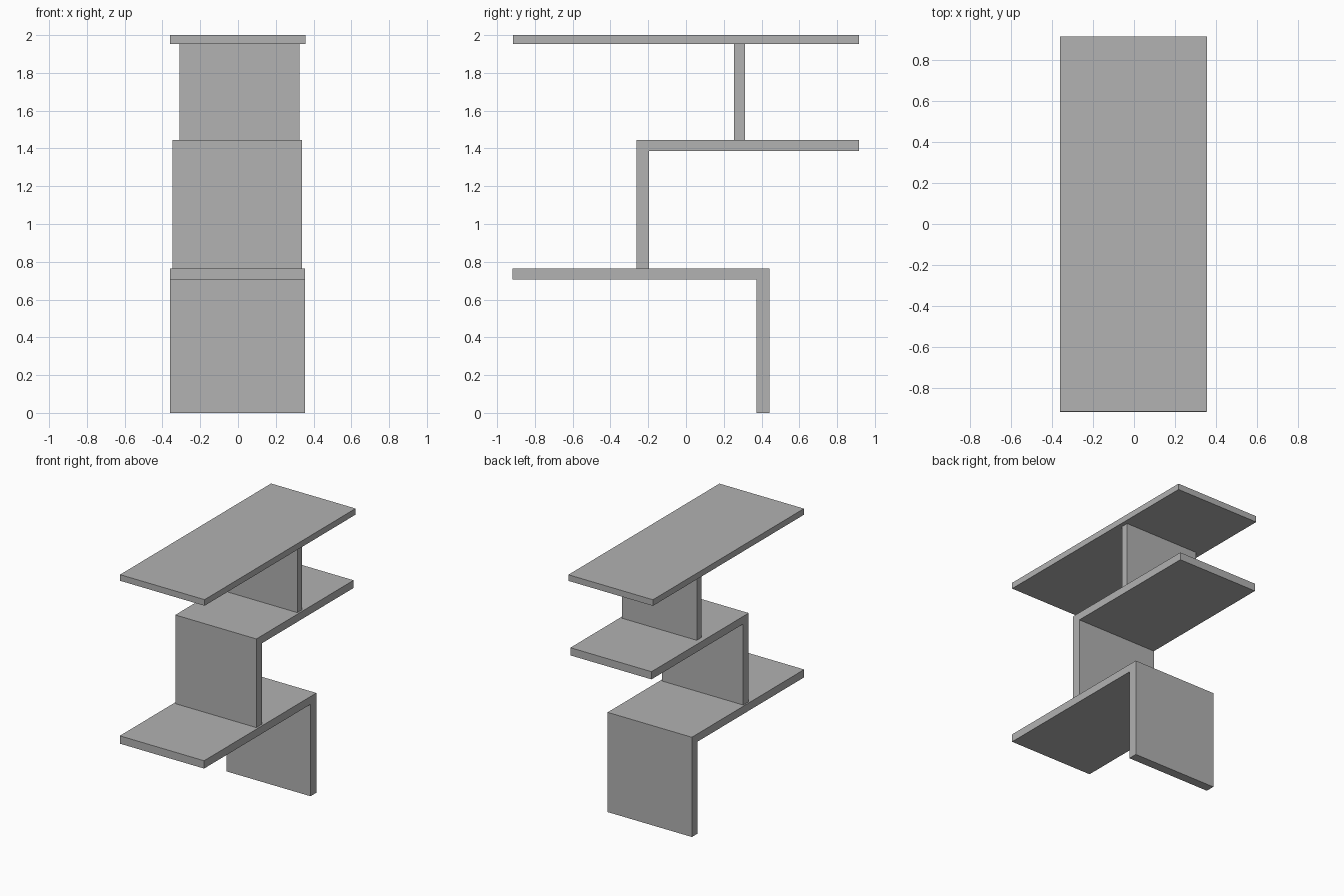
import bpy
import bmesh

cube = bpy.data.objects.get("Cube")
if cube:
    bpy.data.objects.remove(cube, do_unlink=True)

# Single flat grey for the whole shelf
grey = bpy.data.materials.new("plain grey")
grey.use_nodes = True
colour = (0.445, 0.445, 0.445, 1.0)
grey.diffuse_color = colour
grey.node_tree.nodes["Principled BSDF"].inputs["Base Color"].default_value = colour


def board(name, profile, left, right):
    """Extrude a (y, z) side profile across the width."""
    bm = bmesh.new()
    face = bm.faces.new([bm.verts.new((left, y, z)) for y, z in profile])
    new = bmesh.ops.extrude_face_region(bm, geom=[face])["geom"]
    verts = [v for v in new if isinstance(v, bmesh.types.BMVert)]
    bmesh.ops.translate(bm, verts=verts, vec=(right - left, 0, 0))
    bmesh.ops.recalc_face_normals(bm, faces=bm.faces)
    mesh = bpy.data.meshes.new(name)
    bm.to_mesh(mesh)
    bm.free()
    mesh.materials.append(grey)
    obj = bpy.data.objects.new(name, mesh)
    bpy.context.collection.objects.link(obj)
    return obj


def slab(front, back, low, high):
    return [(front, low), (back, low), (back, high), (front, high)]


def bracket(end, corner, inner, foot, under, top):
    """L profile: a shelf from end to corner, with a leg dropping at the corner."""
    return [(end, top), (corner, top), (corner, foot),
            (inner, foot), (inner, under), (end, under)]


# Lower shelf with its rear leg
board("lower_shelf_and_leg", bracket(-0.918, 0.443, 0.372, 0, 0.705, 0.765), -0.36, 0.355)

# Middle shelf with its front leg
board("middle_shelf_and_leg", bracket(0.915, -0.263, -0.196, 0.765, 1.386, 1.445), -0.348, 0.34)

# Upright under the top
board("upper_upright", slab(0.255, 0.312, 1.445, 1.953), -0.31, 0.325)

# Top board
board("top_board", slab(-0.915, 0.915, 1.953, 2.0), -0.36, 0.357)
